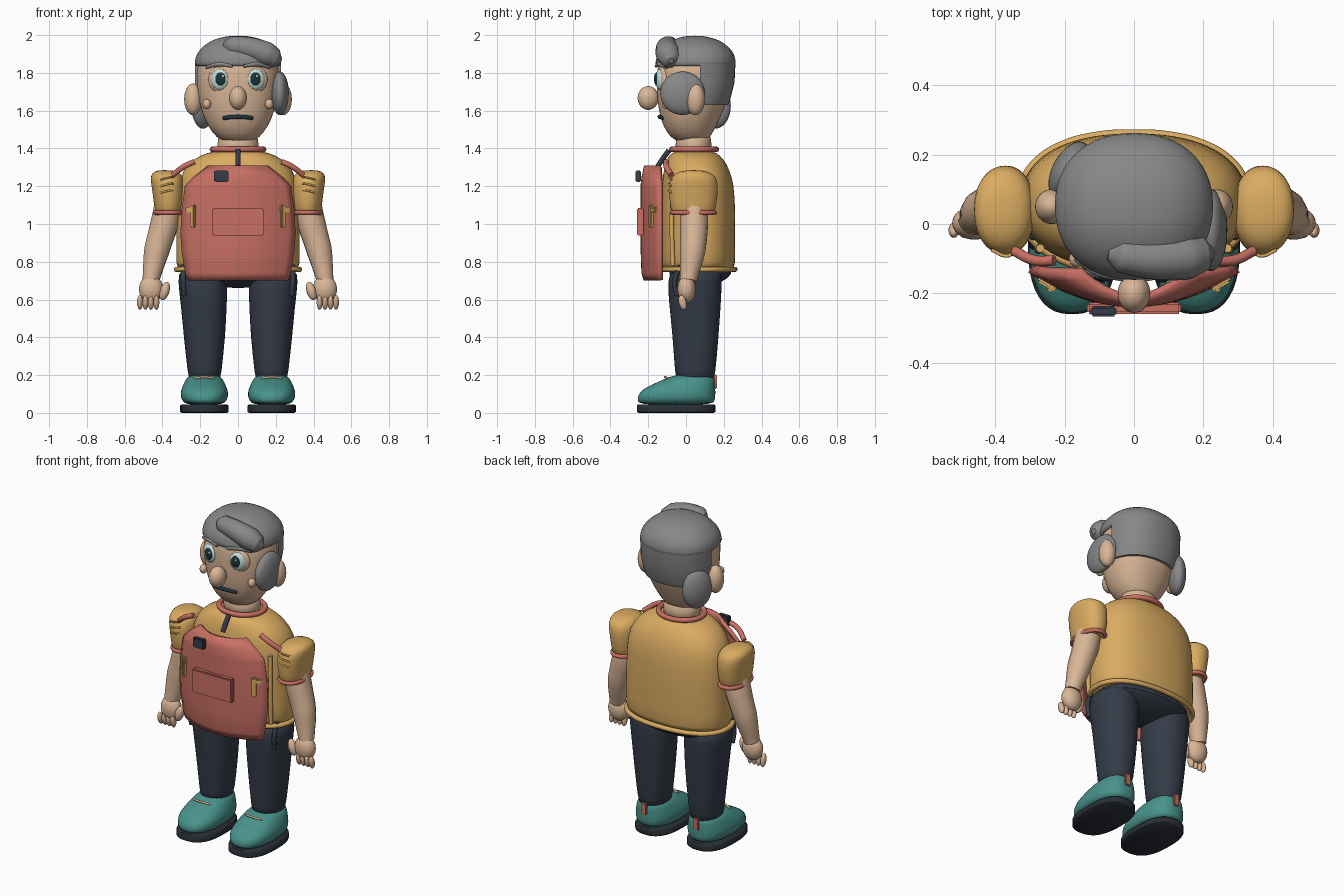
import bpy, bmesh, math
from mathutils import Vector

cube = bpy.data.objects.get("Cube")
if cube:
    bpy.data.objects.remove(cube)


def material(name, *rgb):
    m = bpy.data.materials.new(name)
    m.use_nodes = True
    m.diffuse_color = (*rgb, 1)
    bsdf = next(n for n in m.node_tree.nodes if n.type == 'BSDF_PRINCIPLED')
    bsdf.inputs["Base Color"].default_value = (*rgb, 1)
    return m


YELLOW = material("mustard", .7, .41, .12)
CORAL = material("coral", .58, .16, .125)
SKIN = material("skin", .7, .47, .31)
HAIR = material("grey hair", .24, .245, .24)
NAVY = material("navy", .035, .045, .065)
SOLE = material("dark sole", .022, .027, .037)
TEAL = material("teal", .065, .29, .26)
EYE = material("pale eye", .58, .78, .72)
IRIS = material("dark iris", .012, .035, .045)
WHITE = material("white", .9, .9, .9)


def finish(name, bm, mat, angle=50):
    bmesh.ops.recalc_face_normals(bm, faces=bm.faces)
    me = bpy.data.meshes.new(name)
    bm.to_mesh(me)
    bm.free()
    me.materials.append(mat)
    ob = bpy.data.objects.new(name, me)
    bpy.context.collection.objects.link(ob)
    bpy.ops.object.select_all(action='DESELECT')
    ob.select_set(True)
    bpy.context.view_layer.objects.active = ob
    bpy.ops.object.shade_smooth_by_angle(angle=math.radians(angle))
    return ob


def oval(t, rx, ry, power):
    c, s = math.cos(t), math.sin(t)
    return (rx * math.copysign(abs(c) ** (2 / power), c),
            ry * math.copysign(abs(s) ** (2 / power), s))


def loft(name, rings, mat, x=0, power=2.2, soft=True, cuts=()):
    """Stack of ovals, each (height, half width, front, back, x shift)."""
    bm = bmesh.new()
    loops = []
    for z, rx, front, back, *dx in rings:
        cx = x + (math.copysign(dx[0], x) if dx else 0)
        ring = []
        for i in range(40):
            px, py = oval(math.tau * i / 40, rx, (back - front) / 2, power)
            ring.append(bm.verts.new((cx + px, (front + back) / 2 + py, z)))
        loops.append(ring)
    for a, b in zip(loops, loops[1:]):
        for i in range(40):
            j = (i + 1) % 40
            bm.faces.new((a[i], a[j], b[j], b[i]))
    bm.faces.new(loops[0])
    bm.faces.new(loops[-1])
    for co, no in cuts:
        r = bmesh.ops.bisect_plane(bm, geom=bm.verts[:] + bm.edges[:] + bm.faces[:],
                                   plane_co=co, plane_no=no, clear_inner=True)
        edges = [e for e in r["geom_cut"] if isinstance(e, bmesh.types.BMEdge)]
        bmesh.ops.holes_fill(bm, edges=edges)
    ob = finish(name, bm, mat)
    if soft:
        ob.modifiers.new("smooth", 'SUBSURF').levels = 1
        ob.modifiers["smooth"].render_levels = 1
    return ob


def ball(name, at, size, mat, rot=(0, 0, 0)):
    bm = bmesh.new()
    bmesh.ops.create_uvsphere(bm, u_segments=32, v_segments=18, radius=1)
    ob = finish(name, bm, mat)
    ob.location, ob.scale, ob.rotation_euler = at, size, rot
    return ob


def box(name, at, size, mat, rot=(0, 0, 0), bevel=.006):
    bm = bmesh.new()
    bmesh.ops.create_cube(bm, size=1)
    bmesh.ops.scale(bm, vec=size, verts=bm.verts)
    bmesh.ops.bevel(bm, geom=bm.edges[:], offset=bevel, segments=2, affect='EDGES')
    ob = finish(name, bm, mat, 35)
    ob.location, ob.rotation_euler = at, rot
    return ob


def tube(name, points, radii, mat, closed=False):
    """Smooth round tube through the points, turned into a mesh."""
    cu = bpy.data.curves.new(name, 'CURVE')
    cu.dimensions, cu.bevel_depth, cu.bevel_resolution = '3D', 1, 5
    cu.use_fill_caps, cu.resolution_u = True, 6
    sp = cu.splines.new('BEZIER')
    sp.bezier_points.add(len(points) - 1)
    for i, (bp, p) in enumerate(zip(sp.bezier_points, points)):
        bp.co = p
        bp.radius = radii if isinstance(radii, float) else radii[i]
        bp.handle_left_type = bp.handle_right_type = 'AUTO'
    sp.use_cyclic_u = closed
    tmp = bpy.data.objects.new(name, cu)
    me = bpy.data.meshes.new_from_object(tmp)
    bpy.data.objects.remove(tmp)
    bm = bmesh.new()
    bm.from_mesh(me)
    bpy.data.meshes.remove(me)
    return finish(name, bm, mat)


def band(name, cx, cy, z, rx, ry, r, mat, power=2.2):
    pts = [oval(math.tau * i / 20, rx, ry, power) for i in range(20)]
    return tube(name, [(cx + a, cy + b, z) for a, b in pts], r, mat, True)


# Shirt, collar, hem and hips
loft("shirt", [(.755, .325, -.13, .255), (.77, .328, -.133, .26), (.95, .328, -.135, .262),
               (1.15, .324, -.13, .26), (1.25, .31, -.125, .245), (1.32, .265, -.11, .215),
               (1.365, .2, -.09, .18), (1.39, .12, -.06, .14)], YELLOW, power=2.3)
band("shirt_hem", 0, .062, .76, .326, .197, .014, YELLOW, 2.3)
band("collar", 0, .042, 1.395, .135, .118, .015, CORAL, 2)
loft("hips", [(.66, .14, 0, .12), (.7, .26, -.07, .2), (.73, .295, -.09, .245),
              (.79, .3, -.1, .245)], NAVY)
tube("neck_zip", [(0, -.09, 1.39), (0, -.12, 1.35), (0, -.15, 1.305)], .014, NAVY)

# Neck, head and hair
loft("neck", [(1.36, .115, -.06, .14), (1.42, .108, -.055, .135), (1.5, .105, -.05, .13)], SKIN, power=2)
skull = [(1.43, .05, 0, .08), (1.44, .09, -.06, .115), (1.48, .135, -.1, .14), (1.55, .178, -.135, .175),
         (1.65, .208, -.152, .22), (1.75, .219, -.157, .245), (1.85, .218, -.152, .25), (1.92, .18, -.12, .22)]
loft("head", skull, SKIN)
loft("hair_cap", [(1.83, .222, -.158, .256), (1.84, .23, -.163, .264), (1.88, .228, -.16, .263),
                  (1.92, .208, -.14, .245), (1.96, .163, -.1, .2), (1.985, .11, -.05, .15),
                  (1.997, .04, .01, .08)], HAIR)
loft("back_hair", [(z, rx + .01, a - .01, b + .012) for z, rx, a, b in skull[3:7]], HAIR, soft=False,
     cuts=[((0, .075, 0), (0, 1, 0)), ((0, 0, 1.63), (0, 0, 1))])
tube("fringe", [(-.075, -.085, 1.95), (-.04, -.09, 1.945), (.06, -.1, 1.93), (.15, -.095, 1.9),
                (.2, -.085, 1.875), (.228, -.08, 1.865)], [.018, .05, .06, .066, .052, .015], HAIR)
ball("left_side_hair", (.222, -.018, 1.692), (.047, .118, .115), HAIR)
ball("right_side_hair", (-.185, .155, 1.625), (.05, .09, .12), HAIR, (0, 0, -.5))

# Nose and mouth
ball("nose", (0, -.2, 1.667), (.047, .056, .063), SKIN)
tube("mouth", [(-.078, -.118, 1.56), (-.04, -.135, 1.566), (.04, -.135, 1.566), (.078, -.118, 1.56)], .011, IRIS)

# Curved chest panel with a pocket and a clip
bm = bmesh.new()
rows = []
for z, w, dy in [(.7, .265, .016), (.74, .28, .004), (.85, .298, 0), (.95, .305, 0), (1.08, .298, 0),
                 (1.19, .283, 0), (1.21, .275, 0), (1.25, .235, .005), (1.31, .16, .018)]:
    us = [i / 8 - 1 for i in range(17)]
    rows.append([bm.verts.new((u * w, -.24 + dy + (.1 - dy) * u * u, z)) for u in us])
for a, b in zip(rows, rows[1:]):
    for i in range(16):
        bm.faces.new((a[i], a[i + 1], b[i + 1], b[i]))
panel = finish("chest_panel", bm, CORAL)
solid = panel.modifiers.new("thickness", 'SOLIDIFY')
solid.thickness, solid.offset = .022, -1
box("panel_pocket", (0, -.243, 1.012), (.272, .034, .145), CORAL)
box("panel_clip", (-.088, -.252, 1.253), (.076, .03, .062), NAVY)

for side, s in (("left_", 1), ("right_", -1)):
    # Face details
    ball(side + "ear", (s * .238, .05, 1.66), (.047, .05, .084), SKIN)
    ball(side + "cheek", (s * .165, -.1, 1.635), (.022, .025, .027), SKIN)
    turn = (0, 0, s * .3)
    ball(side + "eyelid", (s * .1, -.125, 1.765), (.06, .024, .067), SKIN, turn)
    ball(side + "eyeball", (s * .097, -.137, 1.765), (.047, .024, .055), EYE, turn)
    ball(side + "iris", (s * .094, -.154, 1.767), (.03, .013, .036), IRIS, turn)
    ball(side + "eye_glint", (s * .09 + .01, -.166, 1.782), (.006, .004, .007), WHITE)
    tube(side + "eyebrow", [(s * .17, -.1, 1.828), (s * .1, -.14, 1.846), (s * .03, -.158, 1.836)],
         [.007, .012, .008], HAIR)

    # Sleeve, cuff and stitches
    loft(side + "sleeve", [(1.055, .068, -.07, .145), (1.07, .073, -.08, .155), (1.15, .082, -.09, .168),
                           (1.22, .088, -.09, .17, -.005), (1.258, .085, -.07, .155, -.01),
                           (1.28, .06, -.03, .11, -.015), (1.285, .02, .02, .06, -.02)],
         YELLOW, x=s * .368)
    band(side + "cuff", s * .368, .04, 1.06, .07, .113, .012, CORAL)
    for i in range(3):
        tube(side + "sleeve_stitch", [(s * .34, -.078, 1.25 - i * .035), (s * .365, -.092, 1.247 - i * .035),
                                      (s * .41, -.075, 1.235 - i * .035)], .005, YELLOW)

    # Arm and hand
    tube(side + "arm", [(s * .365, .04, 1.12), (s * .39, .042, 1), (s * .43, .035, .86), (s * .462, .012, .7)],
         [.074, .075, .068, .045], SKIN)
    ball(side + "palm", (s * .46, .003, .655), (.064, .048, .074), SKIN)
    ball(side + "thumb", (s * .388, -.018, .645), (.025, .026, .05), SKIN, (0, s * -.3, 0))
    for i in range(4):
        ball(side + "finger", (s * (.432 + i * .029), -.018, .585), (.0155, .02, .04), SKIN, (.25, 0, 0))

    # Shoulder strap, buckle, shirt seam and hanging loop
    tube(side + "strap", [(s * .23, -.105, 1.33), (s * .285, -.105, 1.305), (s * .345, -.078, 1.26)], .015, CORAL)
    box(side + "buckle", (s * .238, -.183, 1.04), (.026, .025, .12), YELLOW, (0, 0, s * .5))
    box(side + "buckle_bar", (s * .25, -.172, 1.075), (.06, .02, .03), YELLOW, (0, 0, s * .5))
    tube(side + "shirt_seam", [(s * .275, -.07, .78), (s * .275, -.075, 1), (s * .27, -.07, 1.2)], .012, YELLOW)
    tube(side + "hanging_loop", [(s * .29, -.03, .78), (s * .29, -.06, .7), (s * .285, -.05, .62)], .013, NAVY)

    # Trouser leg
    loft(side + "leg", [(.16, .08, -.05, .145), (.2, .088, -.058, .155), (.4, .11, -.07, .172),
                        (.58, .122, -.09, .185, -.004), (.7, .132, -.098, .19, -.01),
                        (.77, .12, -.08, .19, -.015)], NAVY, x=s * .177)

    # Shoe with sole, lace and heel tab
    loft(side + "sole", [(0, .12, -.25, .148), (.006, .128, -.26, .155), (.038, .128, -.26, .155),
                         (.045, .12, -.255, .15)], SOLE, x=s * .178, power=2.5, soft=False)
    loft(side + "shoe", [(.04, .1, -.255, .145), (.07, .122, -.258, .155), (.105, .128, -.25, .156),
                         (.135, .118, -.215, .155), (.165, .105, -.145, .154), (.19, .09, -.09, .15),
                         (.203, .06, -.045, .12)], TEAL, x=s * .178, power=2.4)
    tube(side + "lace", [(s * .178 - .055, -.095, .183), (s * .178, -.112, .19), (s * .178 + .055, -.095, .183)],
         .006, SKIN)
    box(side + "heel_tab", (s * .178, .155, .165), (.036, .016, .075), CORAL, bevel=.004)
